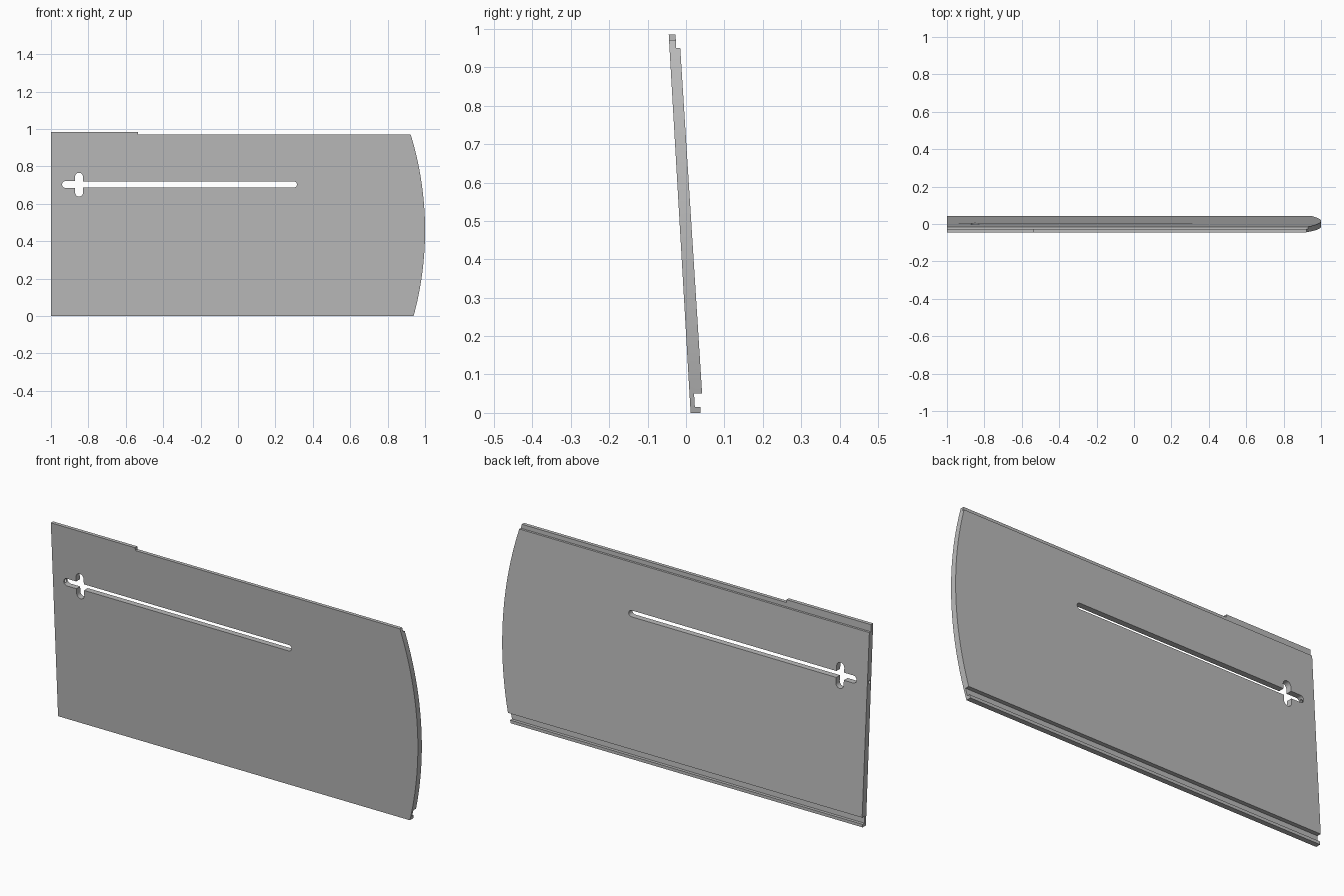
import bpy, bmesh
from math import cos, sin, pi
from mathutils import Vector

cube = bpy.data.objects.get("Cube")
if cube:
    bpy.data.objects.remove(cube, do_unlink=True)

grey = bpy.data.materials.new("plain grey")
grey.use_nodes = True
colour = (0.5, 0.5, 0.5, 1)
grey.diffuse_color = colour
grey.node_tree.nodes["Principled BSDF"].inputs["Base Color"].default_value = colour


def prism(name, outline, depth):
    """Close a planar outline of 3D points and extrude it by a depth vector."""
    bm = bmesh.new()
    face = bm.faces.new([bm.verts.new(p) for p in outline])
    ext = bmesh.ops.extrude_face_region(bm, geom=[face])
    moved = [v for v in ext["geom"] if isinstance(v, bmesh.types.BMVert)]
    bmesh.ops.translate(bm, verts=moved, vec=Vector(depth))
    bmesh.ops.recalc_face_normals(bm, faces=bm.faces)
    mesh = bpy.data.meshes.new(name)
    bm.to_mesh(mesh)
    bm.free()
    mesh.materials.append(grey)
    obj = bpy.data.objects.new(name, mesh)
    bpy.context.collection.objects.link(obj)
    return obj


def front_cutter(name, outline):
    return prism(name, [(x, -0.3, z) for x, z in outline], (0, 0.6, 0))


def slot(x0, z0, x1, z1, radius, steps=10):
    """Stadium outline around the segment between two centres."""
    a, b = Vector((x0, z0)), Vector((x1, z1))
    d = (b - a).normalized()
    n = Vector((-d.y, d.x))
    pts = []
    for centre, start in ((b, -pi / 2), (a, pi / 2)):
        for i in range(steps + 1):
            t = start + pi * i / steps
            pts.append(centre + radius * (d * cos(t) + n * sin(t)))
    return pts


def cut(target, cutter, operation="DIFFERENCE"):
    mod = target.modifiers.new("cut", "BOOLEAN")
    mod.operation = operation
    mod.solver = "EXACT"
    mod.object = cutter
    cutter.hide_render = True
    bpy.context.view_layer.objects.active = target
    bpy.ops.object.modifier_apply(modifier=mod.name)
    bpy.data.objects.remove(cutter, do_unlink=True)


# Leaning board section: hooked lower lip, groove, body and thin upper lip
section = [(0.012, 0), (0.038, 0), (0.038, 0.015), (0.023, 0.015),
           (0.021, 0.05), (0.042, 0.05), (-0.015, 0.95), (-0.026, 0.95),
           (-0.027, 0.985), (-0.045, 0.985)]
panel = prism("panel", [(-1, y, z) for y, z in section], (2.1, 0, 0))

# Bowed end
bow, mid = 1.75, 0.458
arc = [(1 - bow + (bow ** 2 - (z - mid) ** 2) ** 0.5, z)
       for z in [-0.1 + 1.2 * i / 40 for i in range(41)]]
cut(panel, front_cutter("bow_cutter", [(-1.2, 1.1), (-1.2, -0.1)] + arc), "INTERSECT")

# Lowered length of the upper lip
cut(panel, front_cutter("lip_cutter", [(-0.535, 0.971), (1.2, 0.971), (1.2, 1.1), (-0.535, 1.1)]))

# Long slot with its cross-shaped end
cut(panel, front_cutter("long_slot", slot(-0.88, 0.703, 0.3, 0.703, 0.0155)))
cut(panel, front_cutter("slot_end", slot(-0.922, 0.703, -0.86, 0.703, 0.0185)))
cut(panel, front_cutter("cross_slot", slot(-0.85, 0.66, -0.85, 0.745, 0.021)))

# Pin hole from the straight end into the slot
hole = [(-1.1, -0.0155 + 0.009 * cos(pi * i / 8), 0.703 + 0.009 * sin(pi * i / 8))
        for i in range(16)]
cut(panel, prism("pin_cutter", hole, (0.17, 0, 0)))

# Smooth curved walls, crisp edges
bpy.ops.object.select_all(action="DESELECT")
panel.select_set(True)
bpy.context.view_layer.objects.active = panel
bpy.ops.object.shade_smooth_by_angle(angle=0.5)
